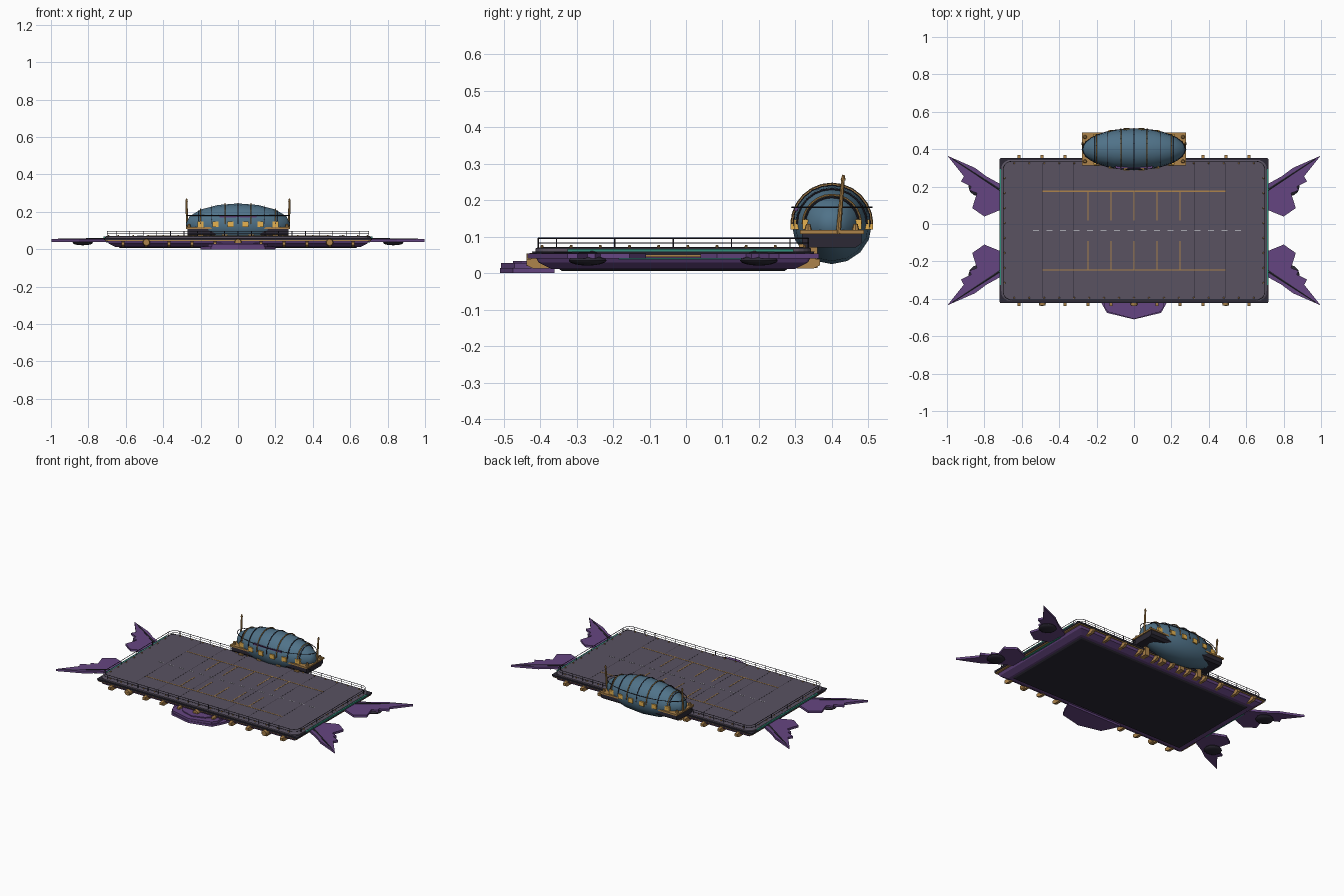
import bpy, bmesh, math
from mathutils import Matrix, Vector

if "Cube" in bpy.data.objects:
    bpy.data.objects.remove(bpy.data.objects["Cube"])

COL = dict(purple=(.13, .06, .22), deck=(.10, .085, .12), dark=(.025, .022, .035), brass=(.42, .23, .07),
           blue=(.08, .17, .25), teal=(.03, .28, .2), glow=(.8, .45, .08), pale=(.4, .4, .45))
MATS = {}
for k, c in COL.items():
    MATS[k] = bpy.data.materials.new(k)
    MATS[k].diffuse_color = (*c, 1)
YM = -0.035          # centre line of the deck


def finish(bm, name, col, smooth=False):
    bmesh.ops.recalc_face_normals(bm, faces=bm.faces)
    me = bpy.data.meshes.new(name)
    bm.to_mesh(me)
    bm.free()
    me.materials.append(MATS[col])
    ob = bpy.data.objects.new(name, me)
    bpy.context.collection.objects.link(ob)
    if smooth:
        bpy.ops.object.select_all(action='DESELECT')
        ob.select_set(True)
        bpy.context.view_layer.objects.active = ob
        bpy.ops.object.shade_smooth_by_angle(angle=math.radians(40))
    return ob


def box(bm, x, y, z):
    c = [(a + b) / 2 for a, b in (x, y, z)]
    s = [b - a for a, b in (x, y, z)]
    bmesh.ops.create_cube(bm, size=1, matrix=Matrix.Translation(c) @ Matrix.Diagonal((*s, 1)))


def boxes(name, col, items):
    bm = bmesh.new()
    for i in items:
        box(bm, *i)
    return finish(bm, name, col)


def rod(bm, a, b, r, r2=None, n=8):
    a, b = Vector(a), Vector(b)
    d = b - a
    m = Matrix.Translation((a + b) / 2) @ d.to_track_quat('Z', 'Y').to_matrix().to_4x4()
    bmesh.ops.create_cone(bm, cap_ends=True, segments=n, radius1=r, radius2=r if r2 is None else r2,
                          depth=d.length, matrix=m)


def path(bm, pts, r, closed=False, n=6):
    for a, b in zip(pts, pts[1:] + (pts[:1] if closed else [])):
        rod(bm, a, b, r, n=n)


def loft(bm, loops):
    rings = [[bm.verts.new(p) for p in l] for l in loops]
    for r, s in zip(rings, rings[1:]):
        for i in range(len(r)):
            j = (i + 1) % len(r)
            bm.faces.new((r[i], r[j], s[j], s[i]))
    bm.faces.new(rings[0])
    bm.faces.new(rings[-1])


def prism(bm, pts, z0, z1):
    loft(bm, [[(x, y, z) for x, y in pts] for z in (z0, z1)])


def rrect(hx, hy, r, z, n=5):
    return [(sx * (hx - r) + r * math.cos(q + i / n * math.pi / 2),
             YM + sy * (hy - r) + r * math.sin(q + i / n * math.pi / 2), z)
            for sx, sy, q in ((1, 1, 0), (-1, 1, math.pi / 2), (-1, -1, math.pi), (1, -1, 1.5 * math.pi))
            for i in range(n + 1)]


def slab(name, col, layers):
    bm = bmesh.new()
    loft(bm, [rrect(*l) for l in layers])
    return finish(bm, name, col)


# Hull layers, from keel to deck
slab("keel_plate", "dark", [(.63, .305, .004, .006), (.645, .32, .004, .016)])
slab("lower_hull", "purple", [(.655, .335, .006, .012), (.69, .37, .006, .03), (.70, .378, .006, .046)])
slab("brass_trim", "brass", [(.712, .382, .006, .044), (.712, .382, .006, .05)])
slab("dark_band", "dark", [(.715, .386, .006, .05), (.718, .387, .006, .06)])
slab("deck", "deck", [(.71, .378, .05, .06), (.71, .378, .05, .068), (.704, .372, .047, .071)])

# Teal light strips at both ends
boxes("teal_strips", "teal", [(sorted((s * .711, s * .72)), (YM - .29, YM + .33), (.06, .067)) for s in (-1, 1)] +
      [(sorted((s * .69, s * .705)), (YM - .15, YM + .2), (.037, .042)) for s in (-1, 1)])

# Deck markings
marks = []
for s in (-1, 1):
    y = YM + s * .21
    marks.append(((-.49, .49), (y - .003, y + .003), (.07, .0722)))
    for i in range(-2, 3):
        marks.append(((i * .123 - .003, i * .123 + .003), sorted((YM + s * .055, y)), (.07, .0722)))
boxes("bay_lines", "brass", marks)
boxes("centre_dashes", "pale", [((-.54 + i * .072, -.508 + i * .072), (YM - .002, YM + .002), (.07, .0722))
                                for i in range(16)])
boxes("panel_seams", "dark", [((x - .001, x + .001), (YM - .36, YM + .36), (.07, .0713))
                              for x in (-.49, -.325, -.163, .163, .325, .49)])
bm = bmesh.new()
for i in range(17):
    for s in (-1, 1):
        x, y = -.64 + i * .08, YM + s * .36
        rod(bm, (x, y, .07), (x, y, .077), .005, .003)
for i in range(8):
    for s in (-1, 1):
        x, y = s * .692, YM - .28 + i * .08
        rod(bm, (x, y, .07), (x, y, .077), .005, .003)
finish(bm, "deck_studs", "brass")

# Railing around the deck
bm = bmesh.new()
for z, r in ((.083, .0012), (.096, .0018)):
    path(bm, rrect(.70, .37, .045, z), r, True)
for s in (-1, 1):
    for i in range(19):
        x = -.65 + i * 1.3 / 18
        rod(bm, (x, YM + s * .37, .069), (x, YM + s * .37, .096), .0018, n=6)
    for i in range(5):
        y = YM - .32 + i * .16
        rod(bm, (s * .70, y, .069), (s * .70, y, .096), .0018, n=6)
finish(bm, "railing", "dark")

# Brass brackets along the long sides, cap studs on some
bm = bmesh.new()
for i in range(-5, 6):
    for s in (-1, 1):
        prof = [(.34, .013), (.385, .013), (.403, .022), (.403, .038), (.34, .046)]
        loft(bm, [[(i * .123 + d, YM + s * y, z) for y, z in prof] for d in (-.009, .009)])
finish(bm, "side_brackets", "brass")
bm = bmesh.new()
for x in (-.49, 0, .49):
    rod(bm, (x, -.40, .037), (x, -.437, .037), .021, .017, 12)
finish(bm, "front_lamps", "brass", True)

# Bow plates
bm = bmesh.new()
prism(bm, [(-.2, -.36), (-.17, -.43), (-.145, -.475), (0, -.51), (.145, -.475), (.17, -.43), (.2, -.36)], 0, .014)
prism(bm, [(-.16, -.38), (-.16, -.44), (-.14, -.47), (0, -.508), (.14, -.47), (.16, -.44), (.16, -.38)], .014, .028)
prism(bm, [(-.12, -.40), (-.08, -.45), (0, -.475), (.08, -.45), (.12, -.40)], .028, .034)
finish(bm, "bow_plate", "purple")

# Four swept fins with spar and pod
FIN = [(.69, .225), (.82, .29), (.995, .40), (.93, .275), (.87, .255), (.925, .225), (.905, .185),
       (.865, .185), (.835, .16), (.865, .08), (.80, .10), (.69, .16)]
FIN = [(.69, .235), (.80, .345), (.998, .40), (.91, .27), (.925, .24), (.865, .215), (.88, .185),
       (.855, .165), (.865, .105), (.80, .08), (.69, .085)]
FIN = [(.69, .235), (.79, .29), (.85, .335), (.998, .40), (.91, .29), (.925, .262), (.87, .235),
       (.88, .215), (.84, .20), (.865, .12), (.80, .075), (.69, .12)]
fins, spars, pods = bmesh.new(), bmesh.new(), bmesh.new()
for sx in (-1, 1):
    for sy in (-1, 1):
        def at(x, y, z): return (sx * x, YM + sy * y, z)
        prism(fins, [at(x, y, 0)[:2] for x, y in FIN], .04, .054)
        rod(spars, at(.69, .20, .053), at(.97, .383, .053), .008, .003, 6)
        bmesh.ops.create_uvsphere(pods, u_segments=12, v_segments=8, radius=1,
                                  matrix=Matrix.Translation(at(.83, .235, .035)) @ Matrix.Diagonal((.055, .052, .014, 1)))
finish(fins, "fins", "purple")
finish(spars, "fin_spars", "dark")
finish(pods, "fin_pods", "dark", True)

# Airship envelope: poles along x
C = Vector((0, .40, .135))
RX, R = .28, .11
bm = bmesh.new()
bmesh.ops.create_uvsphere(bm, u_segments=16, v_segments=8, radius=1, matrix=Matrix.Translation(C) @
                          Matrix.Diagonal((RX, R, R, 1)) @ Matrix.Rotation(math.pi / 2, 4, 'Y'))
finish(bm, "envelope", "blue", True)


def girth(x):
    return R * math.sqrt(max(0, 1 - (x / RX) ** 2))


# Envelope hoops (upper arc), handrail and brass arch
bm = bmesh.new()
for x in (-.21, -.14, -.07, 0, .07, .14, .21):
    r = girth(x) + .001
    path(bm, [(x, C.y + r * math.cos(i * math.pi / 12), C.z + r * math.sin(i * math.pi / 12)) for i in range(13)], .0025)
path(bm, [(.275 * math.cos(i * math.pi / 16), C.y + R * math.sin(i * math.pi / 16), .181) for i in range(32)], .002, True)
finish(bm, "envelope_hoops", "dark")
bm = bmesh.new()
for x in (-.2, -.07, .07, .2):
    r = girth(x) + .003
    path(bm, [(x, C.y + r * math.cos(i * math.pi / 12), C.z + r * math.sin(i * math.pi / 12)) for i in range(13)], .003)
finish(bm, "brass_arches", "brass")
boxes("name_band", "purple", [((-.1, .1), (.298, .315), (.171, .18))])

# Cradle around the envelope with brass frame
bm = bmesh.new()
prof = [(.33, .07), (.465, .07), (.482, .082), (.482, .112), (.318, .112), (.318, .082)]
loft(bm, [[(x, y, z) for y, z in prof] for x in (-.27, .27)])
finish(bm, "cradle", "dark")
boxes("cradle_frame", "brass", [((-.277, .277), (.312, .488), (.108, .118))])
boxes("cradle_supports", "brass", [((x - .015, x + .015), (.31, .36), (.015, .08)) for x in (-.2, -.07, .07, .2)])

# Lit windows following the envelope side
boxes("windows", "glow", [((x - .016, x + .016), sorted((C.y + s * (girth(x) - .012), C.y + s * (girth(x) + .004))),
                           (.12, .148)) for x in (-.2, -.12, -.04, .04, .12, .2) for s in (-1, 1)])

# Leaning masts with base knobs
bm = bmesh.new()
for s in (-1, 1):
    rod(bm, (s * .272, .418, .11), (s * .275, .431, .262), .007, .005)
    rod(bm, (s * .275, .431, .255), (s * .275, .432, .27), .007, .003)
    for y in (.335, .465):
        rod(bm, (s * .262, y, .116), (s * .262, y, .135), .011, .006)
finish(bm, "masts", "brass")

for m in bpy.data.materials:
    if m.users and not m.is_grease_pencil:
        m.use_nodes = True
        m.node_tree.nodes["Principled BSDF"].inputs["Base Color"].default_value = m.diffuse_color
